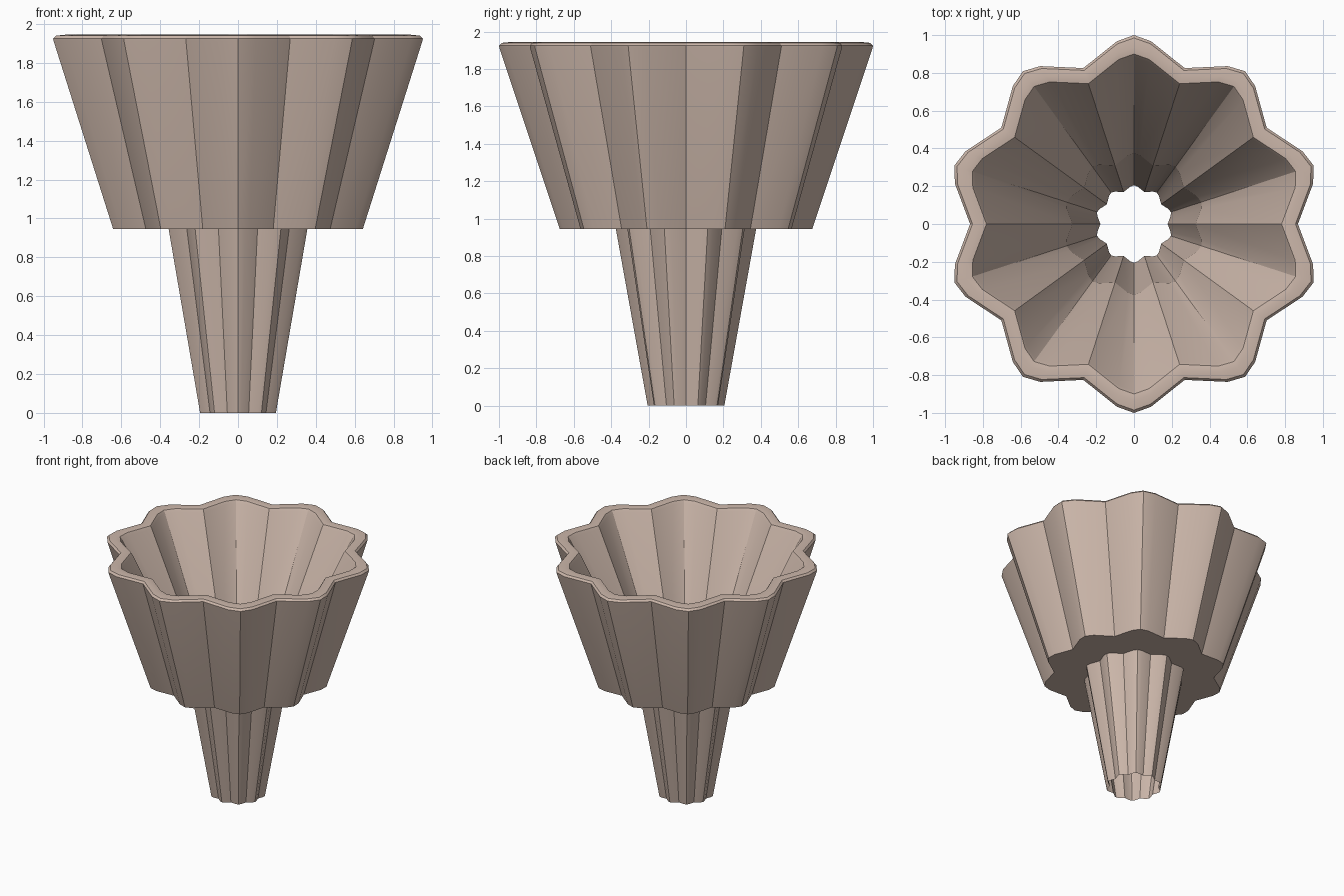
import bpy, bmesh
from math import sin, cos, radians

if "Cube" in bpy.data.objects:
    bpy.data.objects.remove(bpy.data.objects["Cube"])

PETALS = 10
# one petal of the fluted outline: (angle offset from tip, radius factor)
PETAL = [(-18, 0.868), (-5.3, 0.972), (0, 1.0), (5.3, 0.972)]


def fluted(name, profile):
    """Sweep a (radius, height) profile around the scalloped outline."""
    bm = bmesh.new()
    rings = []
    for r, z in profile:
        ring = []
        for p in range(PETALS):
            for off, f in PETAL:
                a = radians(90 + 36 * p + off)
                ring.append(bm.verts.new((r * f * cos(a), r * f * sin(a), z)))
        rings.append(ring)
    n = len(rings[0])
    for lo, hi in zip(rings, rings[1:]):
        for i in range(n):
            j = (i + 1) % n
            bm.faces.new((lo[i], lo[j], hi[j], hi[i]))
    me = bpy.data.meshes.new(name)
    bm.to_mesh(me)
    bm.free()
    ob = bpy.data.objects.new(name, me)
    bpy.context.collection.objects.link(ob)
    bpy.context.view_layer.objects.active = ob
    ob.select_set(True)
    bpy.ops.object.shade_smooth_by_angle(angle=radians(30))
    ob.select_set(False)
    mat = bpy.data.materials.get("clay") or bpy.data.materials.new("clay")
    mat.diffuse_color = (0.60, 0.47, 0.40, 1)
    mat.use_nodes = True
    mat.node_tree.nodes["Principled BSDF"].inputs["Base Color"].default_value = mat.diffuse_color
    me.materials.append(mat)
    return ob


# tapering hollow stem, underside ledge, flared cup, rounded rim, inner funnel
fluted("fluted_funnel", [
    (0.205, 0.0), (0.375, 0.945), (0.675, 0.945),
    (0.998, 1.915), (1.0, 1.925), (0.985, 1.94),
    (0.935, 1.945), (0.90, 1.94), (0.885, 1.92),
    (0.375, 0.945),
])
